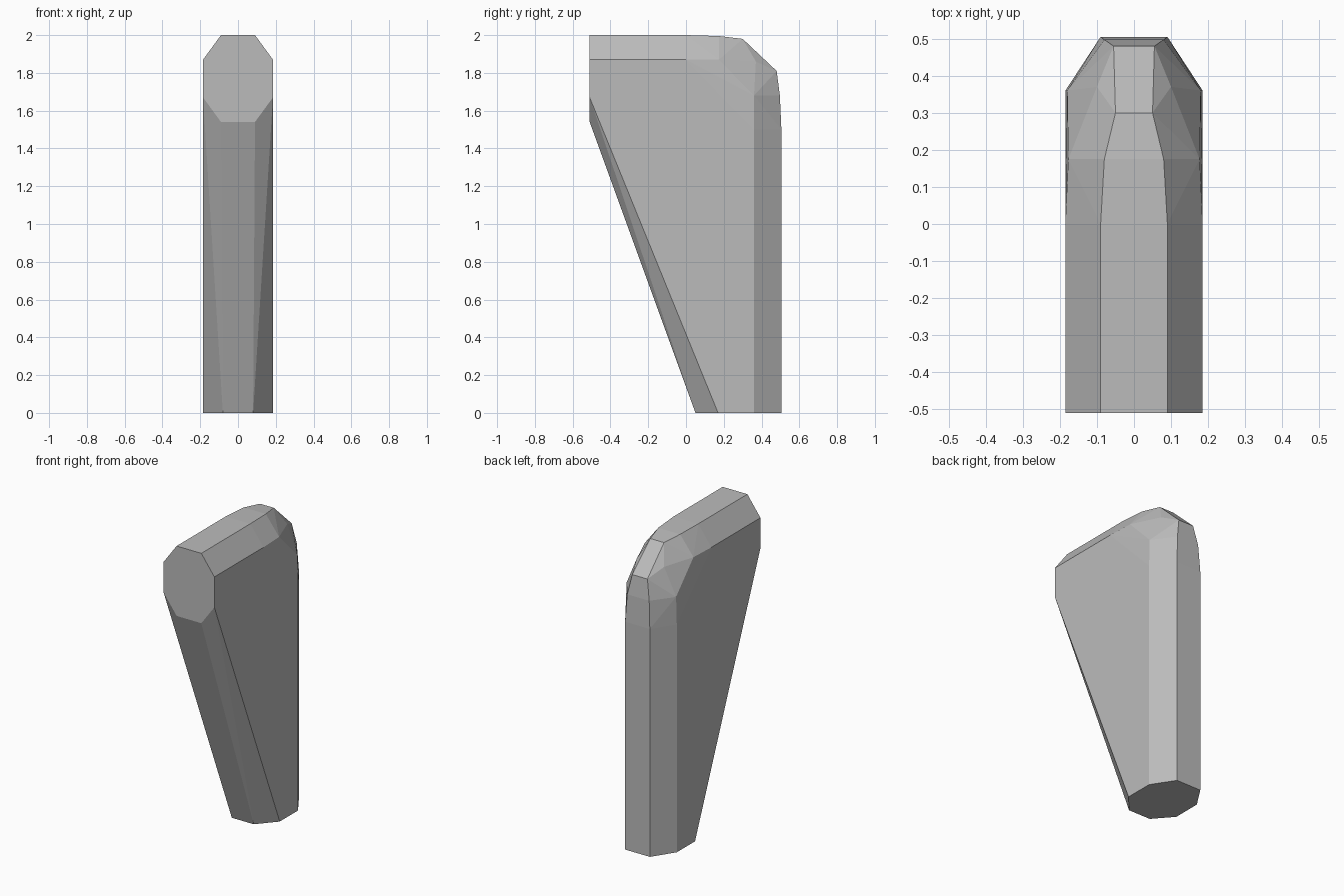
import bpy, bmesh

if "Cube" in bpy.data.objects:
    bpy.data.objects.remove(bpy.data.objects["Cube"])

# Mirrored outline points: half width, y, z
front_end = [(.09, -.51, 2), (.185, -.51, 1.87), (.185, -.51, 1.67), (.09, -.51, 1.54)]
bottom_end = [(.09, .505, 0), (.185, .36, 0), (.185, .17, 0), (.08, .05, 0)]
# Narrowing ridge around the rounded upper back corner
ridge = [(.09, 0, 2), (.08, .175, 1.995), (.05, .30, 1.98),
         (.055, .48, 1.81), (.08, .497, 1.68), (.09, .505, 1.5)]
# Shoulder points beside the corner
shoulder = [(.185, 0, 1.87), (.177, .175, 1.87), (.10, .37, 1.86),
            (.18, .36, 1.68), (.185, .36, 1.5)]

bm = bmesh.new()
for w, y, z in front_end + bottom_end + ridge + shoulder:
    for side in (-1, 1):
        bm.verts.new((side * w, y, z))
hull = bmesh.ops.convex_hull(bm, input=bm.verts)
loose = [v for v in bm.verts if not v.link_faces]
bmesh.ops.delete(bm, geom=loose, context='VERTS')
bmesh.ops.dissolve_limit(bm, angle_limit=.01, verts=bm.verts, edges=bm.edges)
bmesh.ops.recalc_face_normals(bm, faces=bm.faces)

# Tapered, bevelled block
mesh = bpy.data.meshes.new("tapered_block")
bm.to_mesh(mesh)
bm.free()
block = bpy.data.objects.new("tapered_block", mesh)
bpy.context.collection.objects.link(block)

grey = bpy.data.materials.new("mid_grey")
grey.diffuse_color = (.5, .5, .5, 1)
grey.use_nodes = True
grey.node_tree.nodes["Principled BSDF"].inputs["Base Color"].default_value = grey.diffuse_color
mesh.materials.append(grey)
